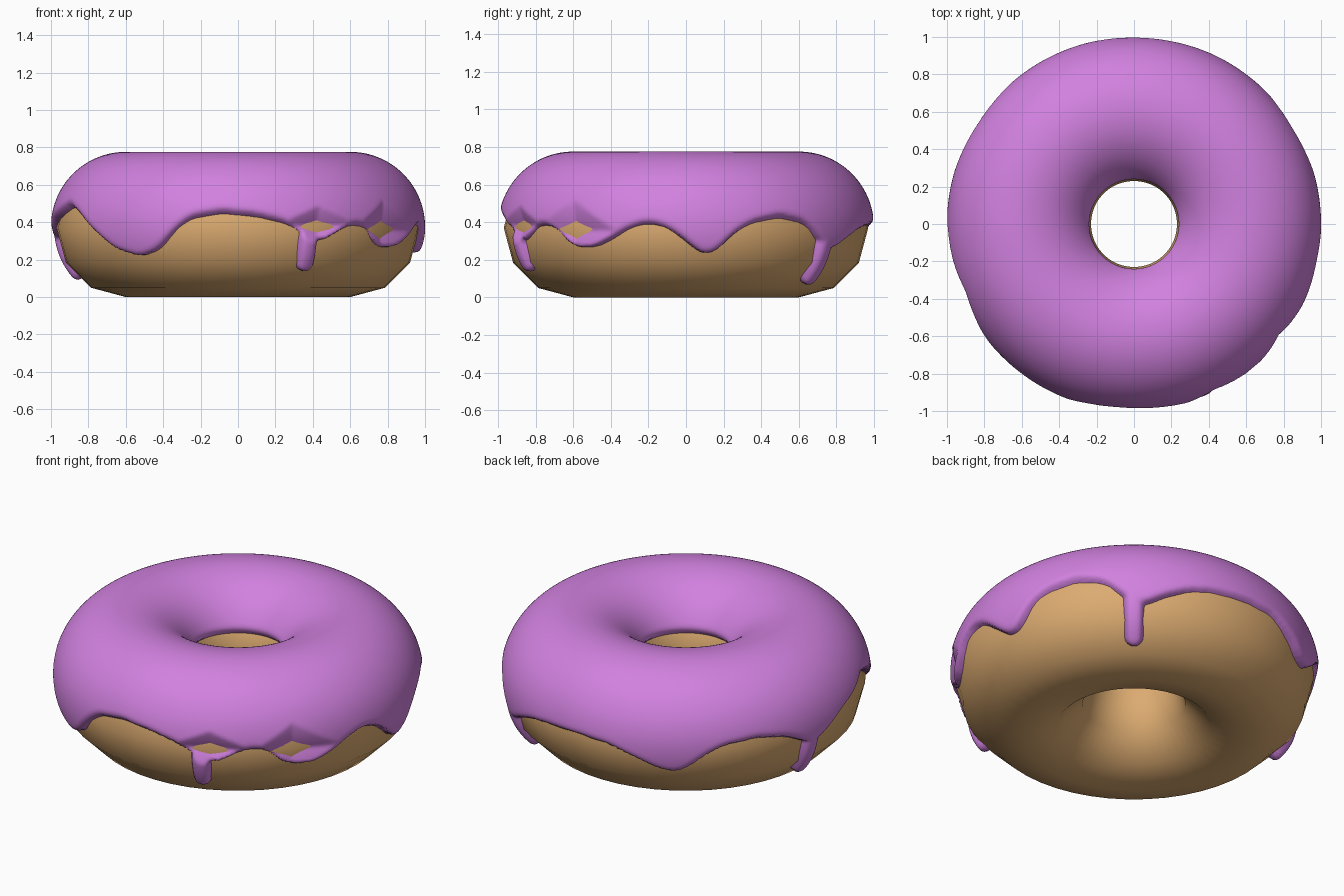
import bpy, bmesh, math

if "Cube" in bpy.data.objects:
    bpy.data.objects.remove(bpy.data.objects["Cube"])

R, TUBE, THICK = 0.6, 0.37, 0.03   # ring radius, dough tube radius, icing thickness


def material(name, colour):
    m = bpy.data.materials.new(name)
    m.diffuse_color = (*colour, 1)
    m.use_nodes = True
    m.node_tree.nodes["Principled BSDF"].inputs["Base Color"].default_value = m.diffuse_color
    return m


dough_mat = material("golden_dough", (0.72, 0.41, 0.165))
icing_mat = material("purple_icing", (0.64, 0.22, 0.74))

# Dough: plain smooth torus with a 12-sided tube
bpy.ops.mesh.primitive_torus_add(major_segments=48, minor_segments=12, major_radius=R,
                                 minor_radius=TUBE, location=(0, 0, TUBE))
dough = bpy.context.object
dough.name = "dough"
dough.data.materials.append(dough_mat)
bpy.ops.object.shade_smooth()

# Wavy outer rim of the icing: (degrees around, height)
RIM = [(0, .30), (3, .25), (6.5, .22), (11, .26), (15, .34), (21, .40), (31, .435), (40, .40),
       (45, .33), (50, .25), (54, .26), (60, .31), (68, .36), (77, .385), (90, .39), (100, .375),
       (110, .31), (116, .26), (122, .24), (127, .29), (131, .35), (137, .40), (148, .42),
       (158, .39), (164, .34), (169, .29), (174, .33), (183, .41), (193, .45), (202, .50),
       (210, .45), (219, .35), (228, .25), (237, .21), (244, .25), (250, .36), (255, .43),
       (265, .46), (276, .44), (285, .40), (290, .35), (294, .31), (298, .30), (302, .34),
       (308, .39), (314, .38), (318, .31), (322, .265), (330, .265), (336, .31), (342, .37),
       (348, .40), (354, .375), (360, .30)]
# Long drips: (degrees around, lowest height, half width)
DRIPS = [(293, .13, .045), (50, .06, .048), (169, .085, .045)]
# Thin spots where dough shows: (degrees, height, half width, half height)
SPOTS = [(296, .38, 7.5, .05), (322.5, .355, 8, .075)]


def tube_angle(z):
    return math.asin(max(-1, min(1, (z - TUBE) / 0.39)))


def rim_height(deg):
    deg %= 360
    for (a, za), (b, zb) in zip(RIM, RIM[1:]):
        if a <= deg <= b:
            return za + (zb - za) * (deg - a) / (b - a)


COLS, ROWS = 480, 120
STEP = 360 / COLS
LOW, HIGH, INNER = math.radians(-70), math.radians(172), math.radians(158)
AROUND = math.radians(STEP) * 0.95
rim = []
for i in range(COLS):   # smoothed rim curve
    rim.append(tube_angle(sum(rim_height(i * STEP + k * 0.6) for k in range(-4, 5)) / 9))


def inside(i, phi):
    """Distance inside the icing outline (negative outside)."""
    gap = (phi - rim[i]) * 0.39
    d = abs(gap)
    if d < 0.2:
        for k in range(-14, 15):
            d = min(d, math.hypot(k * AROUND, (phi - rim[(i + k) % COLS]) * 0.39))
    d = math.copysign(d, gap)
    for deg, z, w in DRIPS:
        across = math.radians((i * STEP - deg + 180) % 360 - 180) * 0.93
        if abs(across) < 0.2:
            below = max(0, tube_angle(z) * 0.39 + w - phi * 0.39)
            if phi < 0.3:
                d = max(d, w - math.hypot(across, below))
    return min(d, (INNER - phi) * 0.39)


def thickness(i, phi, d):
    """Rounded lip at the outline, sinking into the dough outside it."""
    if d < 0:
        return max(-0.04, 2 * d)
    t = (THICK + 0.006 * max(0, math.sin(phi))) * math.sqrt(1 - (1 - min(1, d / 0.04)) ** 2)
    z = TUBE + 0.38 * math.sin(phi)
    if phi < 1:
        for deg, sz, w, h in SPOTS:
            rho = abs((i * STEP - deg + 180) % 360 - 180) / w + abs(z - sz) / h
            t = min(t, max(-0.025, 0.03 * (rho - 1)))
    return t


# Icing: grid over the tube, trimmed to the outline
bm = bmesh.new()
grid, depth = [], {}
for i in range(COLS):
    a, col = math.radians(i * STEP), []
    for j in range(ROWS + 1):
        phi = LOW + (HIGH - LOW) * j / ROWS
        d = inside(i, phi)
        r = TUBE + thickness(i, phi, d)
        rad = R + r * math.cos(phi)
        v = bm.verts.new((rad * math.cos(a), rad * math.sin(a), TUBE + r * math.sin(phi)))
        depth[v] = d
        col.append(v)
    grid.append(col)
for i in range(COLS):
    n = (i + 1) % COLS
    for j in range(ROWS):
        quad = (grid[i][j], grid[n][j], grid[n][j + 1], grid[i][j + 1])
        if max(depth[v] for v in quad) > -0.012:
            bm.faces.new(quad).smooth = True
bmesh.ops.delete(bm, geom=[v for v in bm.verts if not v.link_faces], context='VERTS')
mesh = bpy.data.meshes.new("icing")
bm.to_mesh(mesh)
bm.free()
mesh.materials.append(icing_mat)
icing = bpy.data.objects.new("icing", mesh)
bpy.context.collection.objects.link(icing)
